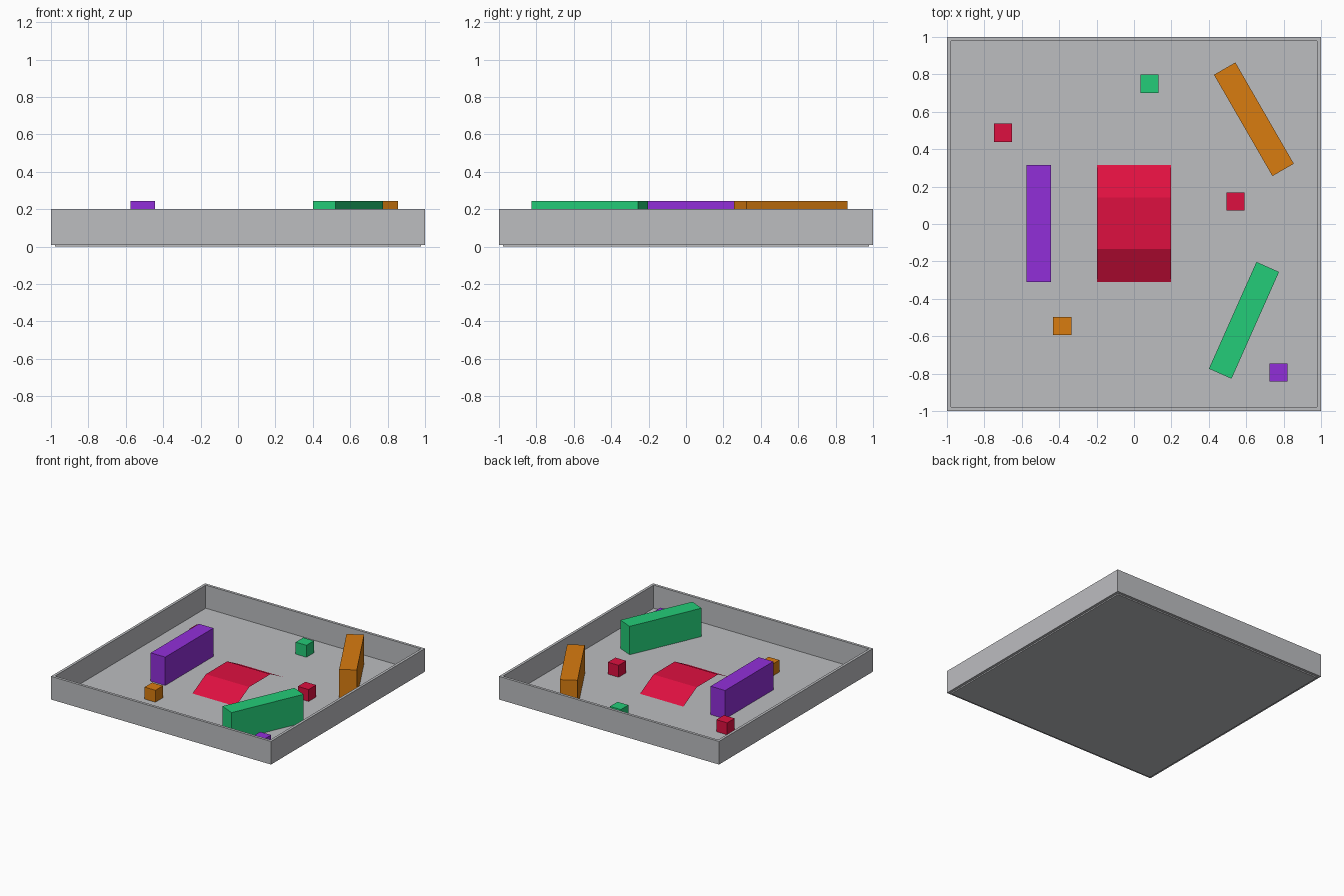
import bpy, bmesh, math

if "Cube" in bpy.data.objects:
    bpy.data.objects.remove(bpy.data.objects["Cube"])


def material(name, hex_code):
    def linear(v):
        return v / 12.92 if v <= 0.04045 else ((v + 0.055) / 1.055) ** 2.4
    mat = bpy.data.materials.new(name)
    rgb = [linear(int(hex_code[i:i + 2], 16) / 255) for i in (0, 2, 4)]
    mat.diffuse_color = (*rgb, 1)
    mat.use_nodes = True
    mat.node_tree.nodes["Principled BSDF"].inputs["Base Color"].default_value = mat.diffuse_color
    return mat


GREY = material("grey", "BCBDC0")
RED = material("crimson", "DE1040")
PURPLE = material("purple", "912FD9")
GREEN = material("green", "24CC78")
ORANGE = material("orange", "D87C10")

FLOOR = 0.01     # height of the floor surface
INNER = 0.978    # half width of the floor and of the space inside the rim


def finish(name, bm, mat):
    mesh = bpy.data.meshes.new(name)
    bm.to_mesh(mesh)
    bm.free()
    mesh.materials.append(mat)
    obj = bpy.data.objects.new(name, mesh)
    bpy.context.collection.objects.link(obj)
    return obj


def box(name, x, y, size, mat, z=FLOOR, angle=0):
    """Box standing on height z, turned about the vertical."""
    bm = bmesh.new()
    bmesh.ops.create_cube(bm, size=1)
    bmesh.ops.scale(bm, vec=size, verts=bm.verts)
    obj = finish(name, bm, mat)
    obj.location = (x, y, z + size[2] / 2)
    obj.rotation_euler.z = math.radians(angle)
    return obj


# Floor plate
box("floor", 0, 0, (2 * INNER, 2 * INNER, FLOOR), GREY, z=0)

# Rim: a rectangular wall section swept round the four corners
bm = bmesh.new()
section = [(1, FLOOR), (1, 0.2), (INNER, 0.2), (INNER, FLOOR)]
rings = [[bm.verts.new((sx * r, sy * r, z)) for r, z in section]
         for sx, sy in ((-1, -1), (1, -1), (1, 1), (-1, 1))]
for i in range(4):
    a, b = rings[i], rings[(i + 1) % 4]
    for j in range(4):
        k = (j + 1) % 4
        bm.faces.new((a[j], b[j], b[k], a[k]))
bmesh.ops.recalc_face_normals(bm, faces=bm.faces)
finish("rim_wall", bm, GREY)

# Three tall barriers
for name, x, y, angle, mat in (("purple_barrier", -0.51, 0.002, 90, PURPLE),
                               ("orange_barrier", 0.641, 0.56, -60, ORANGE),
                               ("green_barrier", 0.588, -0.515, 66, GREEN)):
    box(name, x, y, (0.625, 0.132, 0.233), mat, angle=angle)

# Five small cubes
for name, x, y, mat in (("green_cube", 0.083, 0.749, GREEN),
                        ("red_cube_left", -0.7, 0.487, RED),
                        ("red_cube_right", 0.543, 0.12, RED),
                        ("orange_cube", -0.384, -0.545, ORANGE),
                        ("purple_cube", 0.773, -0.794, PURPLE)):
    box(name, x, y, (0.098, 0.098, 0.098), mat)

# Ramp: an open folded sheet with a slope, a flat top and a slope
bm = bmesh.new()
profile = [(-0.31, FLOOR), (-0.135, 0.102), (0.141, 0.102), (0.316, FLOOR)]
rows = [[bm.verts.new((x, y, z)) for x in (-0.197, 0.197)] for y, z in profile]
for (a, b), (c, d) in zip(rows, rows[1:]):
    bm.faces.new((a, b, d, c))
finish("ramp", bm, RED)
